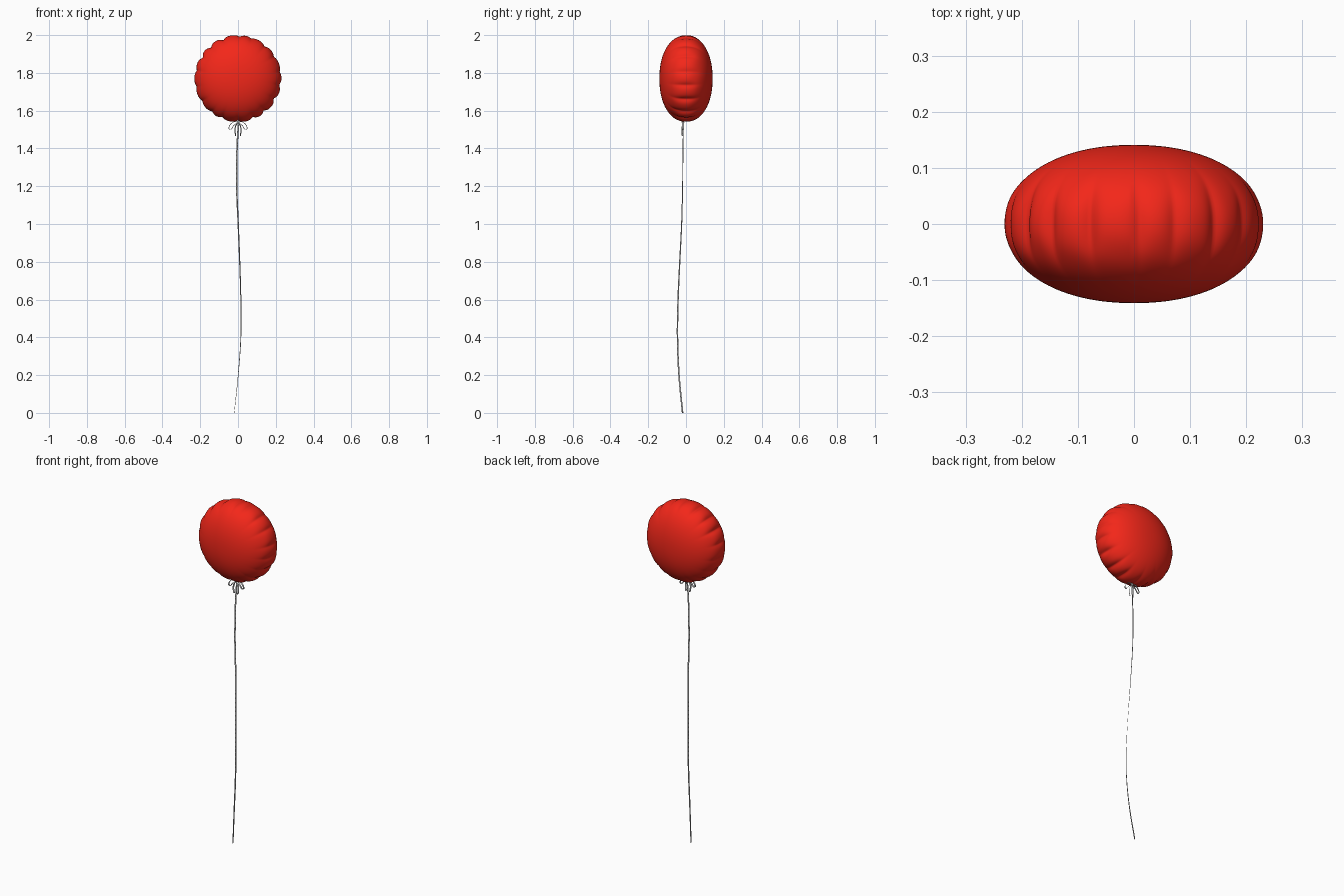
import bpy, bmesh, math, random
from mathutils import Vector

if "Cube" in bpy.data.objects:
    bpy.data.objects.remove(bpy.data.objects["Cube"])

random.seed(4)


def material(name, col):
    m = bpy.data.materials.new(name)
    m.diffuse_color = col
    m.use_nodes = True
    m.node_tree.nodes["Principled BSDF"].inputs["Base Color"].default_value = m.diffuse_color
    return m


def add_object(name, bm, mat=None):
    bmesh.ops.recalc_face_normals(bm, faces=bm.faces)
    for f in bm.faces:
        f.smooth = True
    me = bpy.data.meshes.new(name)
    bm.to_mesh(me)
    bm.free()
    ob = bpy.data.objects.new(name, me)
    bpy.context.collection.objects.link(ob)
    if mat:
        me.materials.append(mat)
    return ob


def smooth_path(pts, steps=8):
    """Catmull-Rom through the control points."""
    p = [Vector(q) for q in pts]
    p = [2 * p[0] - p[1]] + p + [2 * p[-1] - p[-2]]
    out = []
    for i in range(1, len(p) - 2):
        a, b, c, d = p[i - 1:i + 3]
        for s in range(steps):
            t = s / steps
            out.append(0.5 * (2 * b + (c - a) * t + (2 * a - 5 * b + 4 * c - d) * t * t
                              + (3 * b - a - 3 * c + d) * t ** 3))
    return out + [p[-2]]


def ribbon(name, pts, width, angle):
    """Flat strip along a path; angle(t) turns its width from x towards y."""
    path = smooth_path(pts)
    bm = bmesh.new()
    rows = []
    for i, p in enumerate(path):
        a = angle(i / (len(path) - 1))
        side = Vector((math.cos(a), math.sin(a), 0)) * width / 2
        rows.append((bm.verts.new(p - side), bm.verts.new(p + side)))
    for (a, b), (c, d) in zip(rows, rows[1:]):
        bm.faces.new((a, b, d, c))
    ob = add_object(name, bm)
    mod = ob.modifiers.new("thickness", 'SOLIDIFY')
    mod.thickness = 0.001
    mod.offset = 0


# Foil balloon: flattened ball with puckers gathered along its rim
LOBES, SEG, RINGS = 18, 288, 72
depth = [random.uniform(0.03, 0.065) for _ in range(LOBES)]
reach = [(random.uniform(0.35, 0.55), random.uniform(0.35, 0.55)) for _ in range(LOBES)]
shift = [random.uniform(-0.12, 0.12) for _ in range(LOBES)]
bm = bmesh.new()
rings = []
for j in range(1, RINGS):
    phi = -math.pi / 2 + math.pi * j / RINGS
    ring = []
    for i in range(SEG):
        th = 2 * math.pi * i / SEG
        pos = th / (2 * math.pi) * LOBES
        dent = 0
        for k in range(LOBES):
            d = (pos - k - shift[k] + LOBES / 2) % LOBES - LOBES / 2
            w = reach[k][phi > 0]
            dent += depth[k] * math.exp(-abs(d / 0.2) ** 1.4) * math.exp(-(phi / w) ** 2)
        # fine wrinkles beside the seam
        dent += 0.004 * math.sin(3 * pos + 4 * phi) * math.exp(-((abs(phi) - 0.35) / 0.2) ** 2)
        r = 0.231 * math.cos(phi) ** 0.93 * (1 - dent)
        y = math.copysign(0.141 * abs(math.sin(phi)) ** 0.95, phi)
        ring.append(bm.verts.new((r * math.sin(th), y, 1.77 + r * math.cos(th))))
    rings.append(ring)
for a, b in zip(rings, rings[1:]):
    for i in range(SEG):
        n = (i + 1) % SEG
        bm.faces.new((a[i], a[n], b[n], b[i]))
for ring, y in ((rings[0], -0.141), (rings[-1], 0.141)):
    tip = bm.verts.new((0, y, 1.77))
    for i in range(SEG):
        bm.faces.new((ring[i], ring[(i + 1) % SEG], tip))
add_object("foil_balloon", bm, material("red_foil", (0.9, 0.02, 0.01, 1)))

# Long ribbon, slowly twisting a quarter turn on the way down
ribbon("long_ribbon",
       [(0.004, -0.015, 1.55), (-0.005, -0.016, 1.4), (-0.007, -0.018, 1.2), (0.001, -0.023, 1.0),
        (0.009, -0.033, 0.8), (0.015, -0.042, 0.6), (0.015, -0.045, 0.4),
        (0.001, -0.037, 0.2), (-0.02, -0.018, 0.0)],
       0.008, lambda t: math.radians(10 + 75 * t))

# Bow: a loop and a tail on each side, plus a knot
for side, s in (("left", -1), ("right", 1)):
    ribbon("bow_loop_" + side,
           [(0, -0.016, 1.54), (s * 0.022, -0.016, 1.541), (s * 0.042, -0.016, 1.525),
            (s * 0.048, -0.016, 1.505), (s * 0.036, -0.016, 1.502),
            (s * 0.022, -0.016, 1.522), (0, -0.016, 1.537)],
           0.009, lambda t: math.radians(75))
    ribbon("bow_tail_" + side,
           [(0, -0.016, 1.538), (s * 0.012, -0.018, 1.52), (s * 0.016, -0.02, 1.495),
            (s * 0.012, -0.018, 1.465)],
           0.009, lambda t: math.radians(60))
bm = bmesh.new()
bmesh.ops.create_uvsphere(bm, u_segments=16, v_segments=8, radius=0.007)
bmesh.ops.translate(bm, verts=bm.verts, vec=(0, -0.016, 1.539))
add_object("bow_knot", bm)
